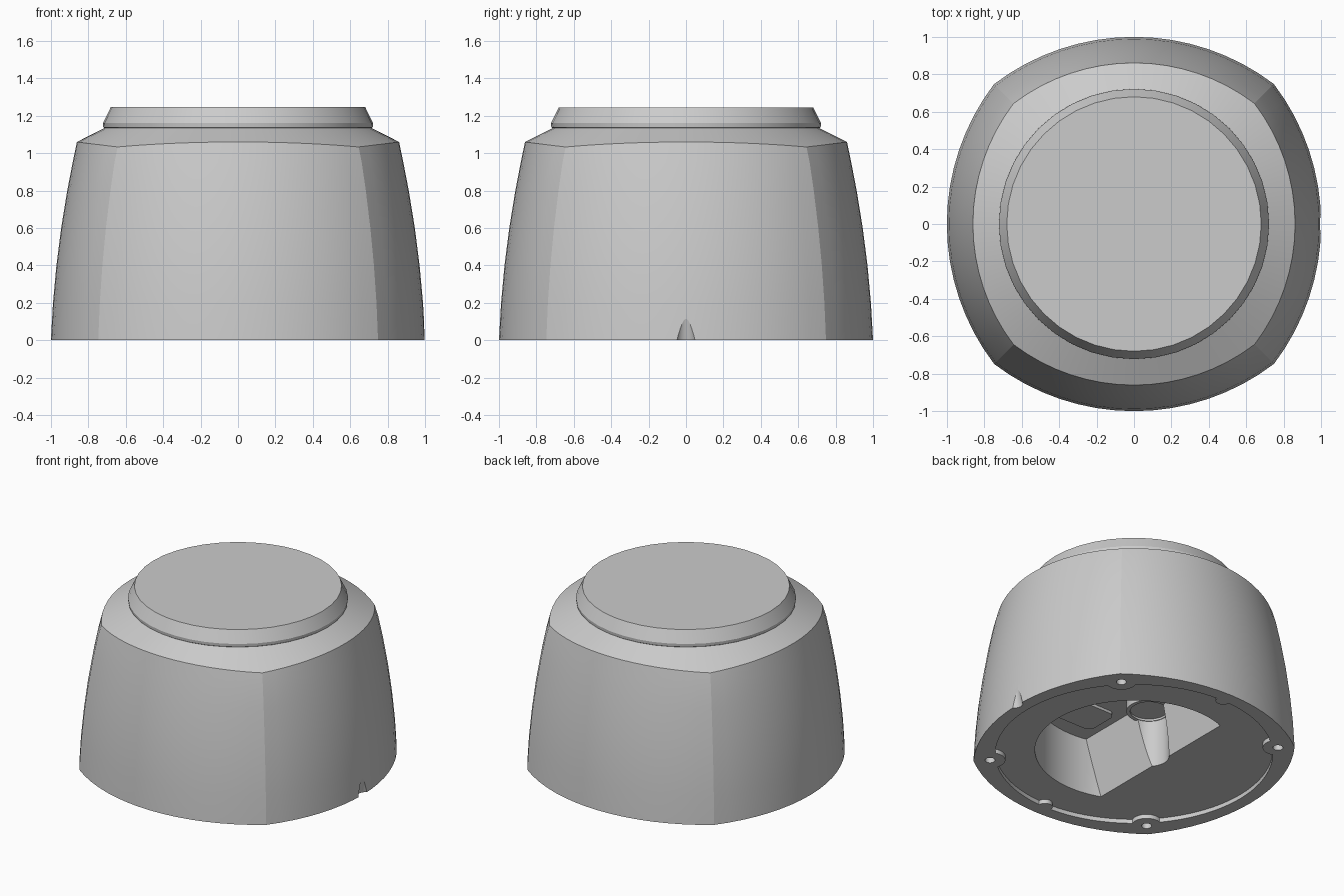
import bpy, bmesh, math
from mathutils import Vector

cube = bpy.data.objects.get("Cube")
if cube:
    bpy.data.objects.remove(cube, do_unlink=True)

grey = bpy.data.materials.new("plain grey")
grey.use_nodes = True
grey.diffuse_color = (0.6, 0.6, 0.6, 1)
grey.node_tree.nodes["Principled BSDF"].inputs["Base Color"].default_value = (0.6, 0.6, 0.6, 1)


def loft(name, rings):
    """Closed solid through equal-length rings of points."""
    bm = bmesh.new()
    loops = [[bm.verts.new(p) for p in ring] for ring in rings]
    n = len(loops[0])
    for low, high in zip(loops, loops[1:]):
        for i in range(n):
            j = (i + 1) % n
            bm.faces.new((low[i], low[j], high[j], high[i]))
    bm.faces.new(loops[0][::-1])
    bm.faces.new(loops[-1])
    bmesh.ops.recalc_face_normals(bm, faces=bm.faces[:])
    mesh = bpy.data.meshes.new(name)
    bm.to_mesh(mesh)
    bm.free()
    mesh.materials.append(grey)
    obj = bpy.data.objects.new(name, mesh)
    bpy.context.collection.objects.link(obj)
    return obj


def turned(name, profile, x=0, y=0, n=48):
    """Round solid from (radius, height) pairs."""
    angles = [2 * math.pi * i / n for i in range(n)]
    return loft(name, [[(x + r * math.cos(a), y + r * math.sin(a), z) for a in angles]
                       for r, z in profile])


def activate(obj):
    bpy.ops.object.select_all(action='DESELECT')
    obj.select_set(True)
    bpy.context.view_layer.objects.active = obj


def cut(target, cutter):
    """Subtract the cutter, then discard it."""
    cutter.hide_render = True
    mod = target.modifiers.new("cut", 'BOOLEAN')
    mod.operation = 'DIFFERENCE'
    mod.solver = 'EXACT'
    mod.object = cutter
    activate(target)
    bpy.ops.object.modifier_apply(modifier=mod.name)
    bpy.data.objects.remove(cutter, do_unlink=True)


# Body outline: four shallow arcs meeting at soft corners
HALF, RADIUS, STEPS = 0.747, 1.235, 16
sweep = math.asin(HALF / RADIUS)
outline = []
for side in range(4):
    turn = side * math.pi / 2
    for i in range(STEPS):
        a = sweep * (2 * i / STEPS - 1)
        x, y = 1 - RADIUS + RADIUS * math.cos(a), RADIUS * math.sin(a)
        outline.append(Vector((x * math.cos(turn) - y * math.sin(turn),
                               x * math.sin(turn) + y * math.cos(turn))))


def taper(z):
    return 1 - 0.039 * z - 0.088 * z * z


rings = [[(*(p * taper(z)), z) for p in outline] for z in (0, 0.2, 0.4, 0.6, 0.8, 0.95)]
# Upper edge follows the conical shoulder
edge = [p * 0.861 for p in outline]
rings.append([(*p, 1.06 - 0.54 * (p.length - 0.86)) for p in edge])
rings.append([(*(p.normalized() * 0.705), 1.138) for p in outline])
body = loft("body", rings)

# Shallow underside recess, kept clear of the screw corners and side lugs
recess = turned("recess_cutter", [(0.91, -0.1), (0.91, 0.03)], n=96)
for sx in (-1, 1):
    for sy in (-1, 1):
        cut(recess, turned("corner_lug", [(0.1, -0.2), (0.1, 0.2)], sx * 0.67, sy * 0.67))
for sy in (-1, 1):
    cut(recess, turned("side_lug", [(0.05, -0.2), (0.05, 0.2)], 0, sy * 0.91))
cut(body, recess)

# Deep round cavity with one sloping flat wall
cavity = turned("cavity_cutter", [(0.65, -0.1), (0.65, 0.44)], n=80)
slope = 0.11 / 0.44


def wall(z):
    return -0.235 + slope * z


wedge = loft("slope_wedge", [[(-1, y, -0.3), (wall(-0.3), y, -0.3),
                              (wall(0.7), y, 0.7), (-1, y, 0.7)] for y in (-1, 1)])
cut(cavity, wedge)
cut(body, cavity)
cut(body, turned("groove_cutter", [(0.13, -0.1), (0.13, 0.43)], -0.13, 0))

# Screw holes
for sx in (-1, 1):
    for sy in (-1, 1):
        cut(body, turned("screw_hole", [(0.033, -0.1), (0.033, 0.15)], sx * 0.67, sy * 0.67))

# Cable notch at the left foot
cut(body, turned("notch_cutter", [(0.06, -0.02), (0.003, 0.25)], 1.025, 0, 32))

# Top knob
knob = turned("top_knob", [(0.70, 1.125), (0.72, 1.138), (0.722, 1.16),
                           (0.712, 1.18), (0.68, 1.245)], n=40)

# Cavity fittings
boss = turned("cavity_boss", [(0.15, 0.37), (0.15, 0.45)], -0.13, 0)
cut(boss, turned("boss_dish", [(0.125, 0.3), (0.125, 0.385)], -0.13, 0))
pad_points = []
for k in range(4):
    cx = 0.1 + 0.1 * (1 if k in (0, 3) else -1)
    cy = -0.38 + 0.08 * (1 if k < 2 else -1)
    for i in range(7):
        a = (k + i / 6) * math.pi / 2
        pad_points.append((cx + 0.05 * math.cos(a), cy + 0.05 * math.sin(a)))
pad = loft("cavity_pad", [[(x, y, z) for x, y in pad_points] for z in (0.42, 0.45)])

for obj in (body, knob, boss, pad):
    activate(obj)
    bpy.ops.object.shade_smooth_by_angle(angle=math.radians(12))
